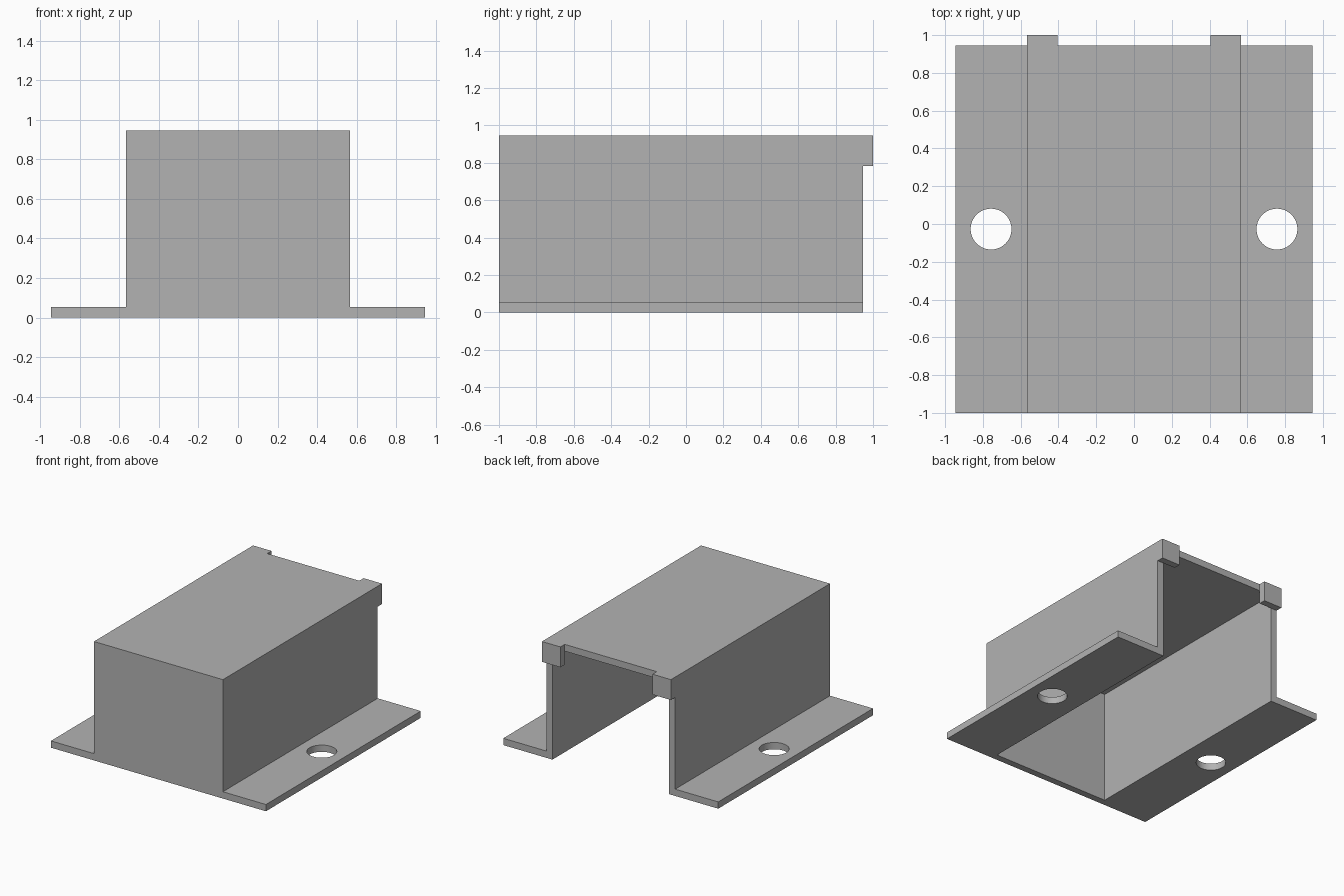
import bpy
import bmesh
from mathutils import Matrix, Vector

cube = bpy.data.objects.get("Cube")
if cube:
    bpy.data.objects.remove(cube, do_unlink=True)

U = 2 / 37                      # wall thickness, used as the design unit
FLANGE, BODY = 17.5 * U, 10.5 * U   # half widths
HEIGHT = 17.5 * U
FRONT, BACK = -1.0, 1.0 - U

grey = bpy.data.materials.new("plain grey")
grey.use_nodes = True
grey.diffuse_color = (0.45, 0.45, 0.45, 1)
grey.node_tree.nodes["Principled BSDF"].inputs["Base Color"].default_value = grey.diffuse_color


def finish(name, bm):
    bmesh.ops.recalc_face_normals(bm, faces=bm.faces)
    mesh = bpy.data.meshes.new(name)
    bm.to_mesh(mesh)
    bm.free()
    mesh.materials.append(grey)
    obj = bpy.data.objects.new(name, mesh)
    bpy.context.collection.objects.link(obj)
    return obj


def box(name, low, high):
    low, high = Vector(low), Vector(high)
    bm = bmesh.new()
    bmesh.ops.create_cube(bm, size=1, matrix=Matrix.Translation((low + high) / 2)
                          @ Matrix.Diagonal((*(high - low), 1)))
    return finish(name, bm)


def cylinder(name, centre, radius, depth):
    bm = bmesh.new()
    bmesh.ops.create_cone(bm, cap_ends=True, segments=64, radius1=radius, radius2=radius,
                          depth=depth, matrix=Matrix.Translation(centre))
    return finish(name, bm)


def cut(target, cutter):
    mod = target.modifiers.new("cut", "BOOLEAN")
    mod.operation = "DIFFERENCE"
    mod.solver = "EXACT"
    mod.object = cutter
    bpy.context.view_layer.objects.active = target
    bpy.ops.object.modifier_apply(modifier=mod.name)
    bpy.data.objects.remove(cutter, do_unlink=True)


# Hat-shaped cover with flanges, extruded front to back
half = [(FLANGE, 0), (FLANGE, U), (BODY, U), (BODY, HEIGHT)]
outline = half + [(-x, z) for x, z in reversed(half)]
bm = bmesh.new()
face = bm.faces.new([bm.verts.new((x, FRONT, z)) for x, z in outline])
extruded = bmesh.ops.extrude_face_region(bm, geom=[face])["geom"]
bmesh.ops.translate(bm, vec=(0, BACK - FRONT, 0),
                    verts=[v for v in extruded if isinstance(v, bmesh.types.BMVert)])
cover = finish("cover", bm)

# Hollow inside, open at the bottom and the back
cut(cover, box("cavity_cutter", (U - BODY, FRONT + U, -U), (BODY - U, BACK + U, HEIGHT - U)))

# Mounting holes and rear corner tabs on both sides
for side, word in ((1, "left"), (-1, "right")):
    cut(cover, cylinder("hole_cutter", (side * 14 * U, -U / 2, U / 2), 2 * U, 3 * U))
    xs = sorted((side * (BODY - 3 * U), side * BODY))
    box(word + "_rear_tab", (xs[0], BACK, HEIGHT - 3 * U), (xs[1], BACK + U, HEIGHT))

# Smooth hole walls, sharp edges elsewhere
bpy.ops.object.select_all(action="DESELECT")
cover.select_set(True)
bpy.context.view_layer.objects.active = cover
bpy.ops.object.shade_smooth_by_angle()
